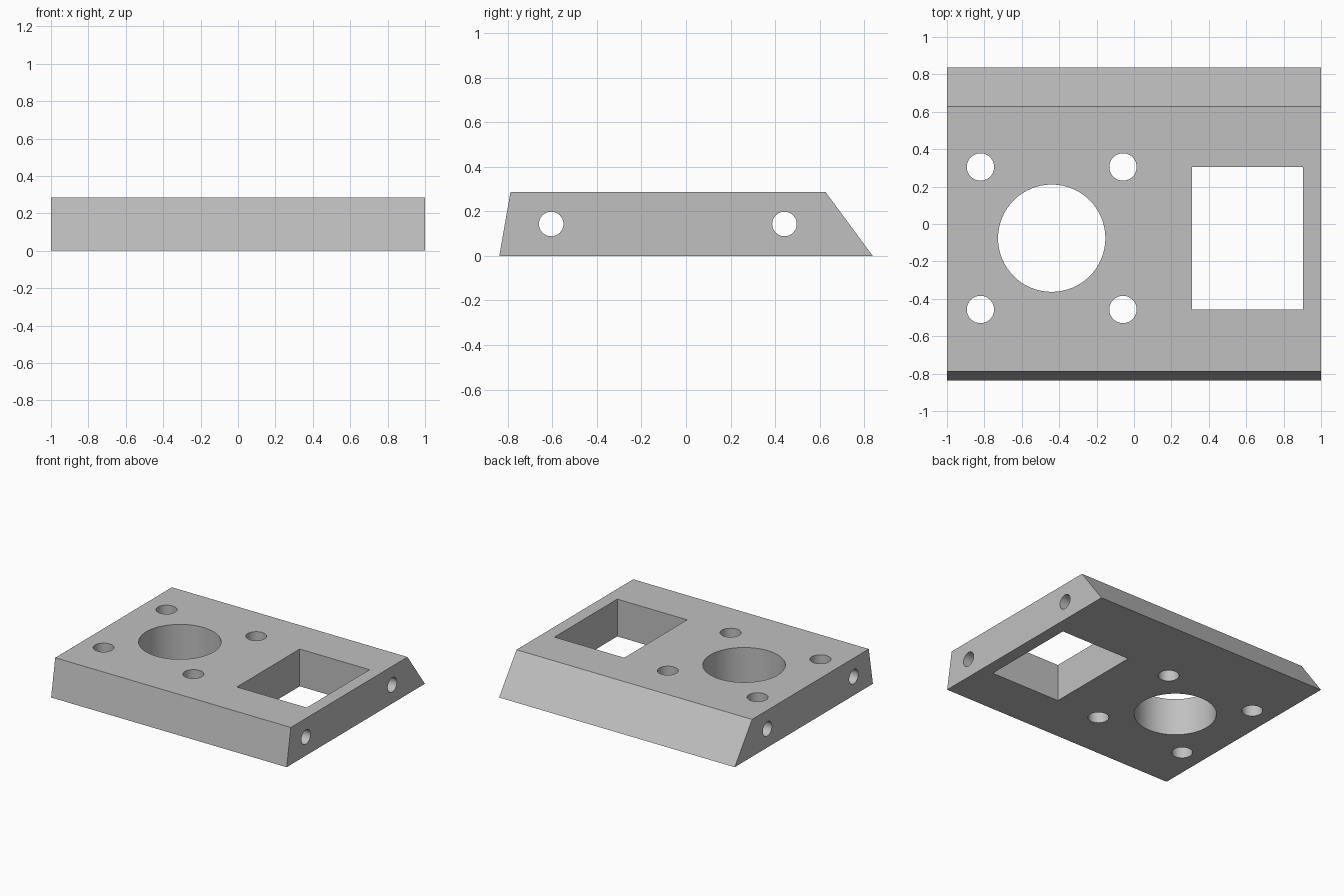
import bpy, bmesh
from math import pi
from mathutils import Matrix, Vector

cube = bpy.data.objects.get("Cube")
if cube:
    bpy.data.objects.remove(cube, do_unlink=True)

HEIGHT = 0.286
MID = HEIGHT / 2

grey = bpy.data.materials.new("plain grey")
grey.use_nodes = True
colour = (0.53, 0.53, 0.53, 1)
grey.diffuse_color = colour
grey.node_tree.nodes["Principled BSDF"].inputs["Base Color"].default_value = colour


def make_object(name, bm):
    bmesh.ops.recalc_face_normals(bm, faces=bm.faces)
    mesh = bpy.data.meshes.new(name)
    bm.to_mesh(mesh)
    bm.free()
    mesh.materials.append(grey)
    obj = bpy.data.objects.new(name, mesh)
    bpy.context.collection.objects.link(obj)
    return obj


def add_hole(bm, centre, radius, depth, turn=Matrix()):
    bmesh.ops.create_cone(bm, cap_ends=True, segments=64, radius1=radius, radius2=radius,
                          depth=depth, matrix=Matrix.Translation(centre) @ turn)


# Plate: side profile with sloped front and back, extruded across the width
bm = bmesh.new()
profile = [(-0.838, 0), (0.838, 0), (0.627, HEIGHT), (-0.788, HEIGHT)]
side = bm.faces.new([bm.verts.new((-1, y, z)) for y, z in profile])
ext = bmesh.ops.extrude_face_region(bm, geom=[side])
bmesh.ops.translate(bm, vec=(2, 0, 0),
                    verts=[v for v in ext["geom"] if isinstance(v, bmesh.types.BMVert)])
plate = make_object("mounting_plate", bm)

# Openings: large bore, four bolt holes, square window, two cross holes
bm = bmesh.new()
bore = Vector((-0.44, -0.076, MID))
add_hole(bm, bore, 0.287, 1)
for sx in (-1, 1):
    for sy in (-1, 1):
        add_hole(bm, bore + Vector((sx * 0.381, sy * 0.381, 0)), 0.073, 1)
bmesh.ops.create_cube(bm, size=1, matrix=Matrix.Translation((0.607, -0.076, MID))
                      @ Matrix.Diagonal((0.593, 0.762, 1, 1)))
for y in (-0.605, 0.442):
    add_hole(bm, (0, y, MID), 0.055, 3, Matrix.Rotation(pi / 2, 4, "Y"))
cutter = make_object("opening_cutter", bm)
cutter.hide_render = True

# Cut the openings and discard the cutter
cut = plate.modifiers.new("openings", "BOOLEAN")
cut.operation = "DIFFERENCE"
cut.solver = "EXACT"
cut.object = cutter
bpy.ops.object.select_all(action="DESELECT")
plate.select_set(True)
bpy.context.view_layer.objects.active = plate
bpy.ops.object.modifier_apply(modifier=cut.name)
bpy.data.objects.remove(cutter, do_unlink=True)
bpy.ops.object.shade_smooth_by_angle(angle=pi / 6)
